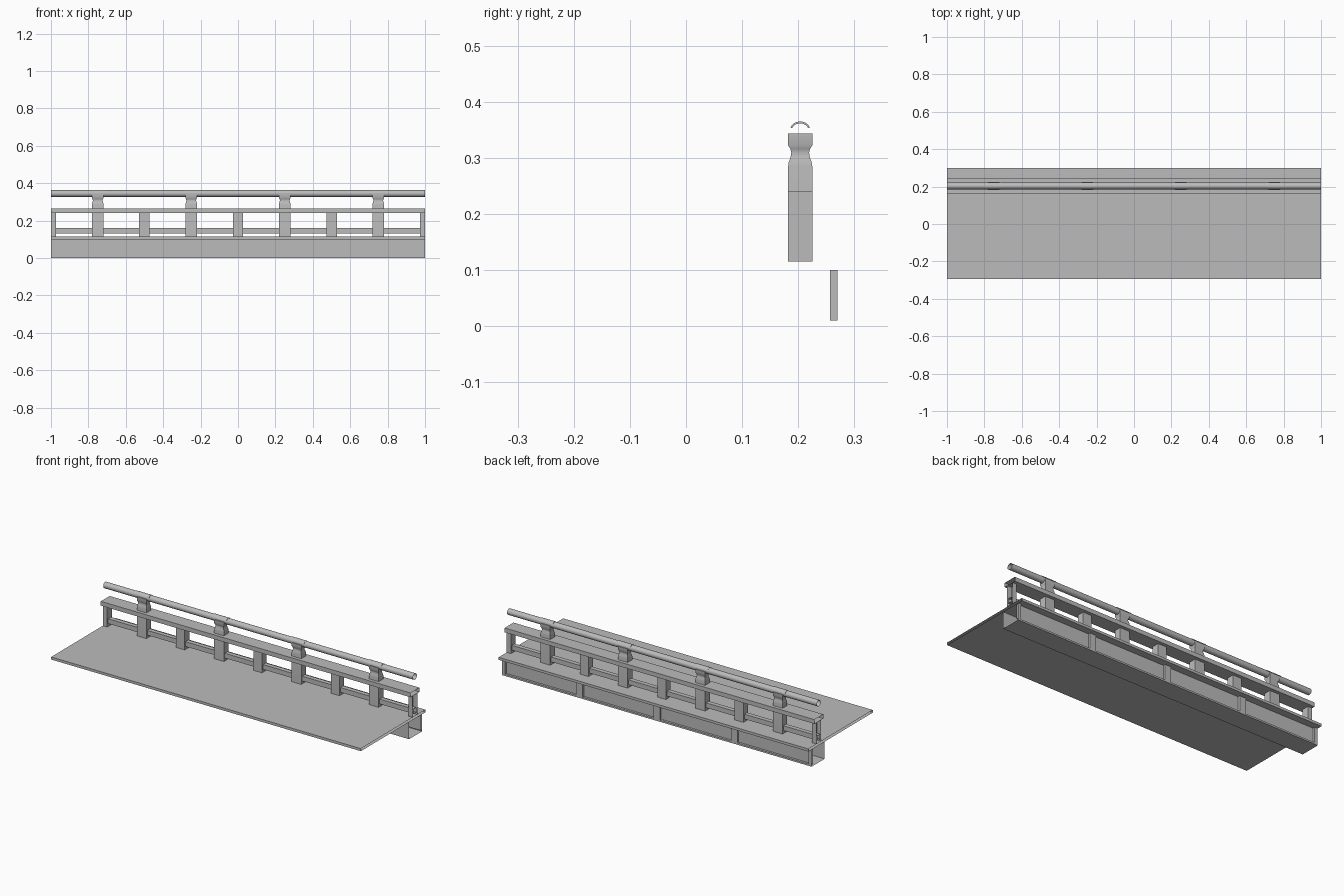
import bpy
import bmesh
from math import sin, cos, pi, radians

if "Cube" in bpy.data.objects:
    bpy.data.objects.remove(bpy.data.objects["Cube"])

# One plain material
GREY = (0.5, 0.5, 0.5, 1)
concrete = bpy.data.materials.new("grey_concrete")
concrete.use_nodes = True
concrete.diffuse_color = GREY
concrete.node_tree.nodes["Principled BSDF"].inputs["Base Color"].default_value = GREY

RAIL_Y = 0.2035   # centre line of the railing
PIPE_Z = 0.345


def finish(bm, name, smooth=False):
    mesh = bpy.data.meshes.new(name)
    bm.to_mesh(mesh)
    bm.free()
    mesh.materials.append(concrete)
    obj = bpy.data.objects.new(name, mesh)
    bpy.context.collection.objects.link(obj)
    if smooth:
        bpy.ops.object.select_all(action="DESELECT")
        obj.select_set(True)
        bpy.context.view_layer.objects.active = obj
        bpy.ops.object.shade_smooth_by_angle(angle=radians(35))
    return obj


def extrude(name, profile, x0=-1, x1=1, closed=True, caps=(False, False), smooth=False):
    """Sweep a counter-clockwise (y, z) profile along x."""
    bm = bmesh.new()
    a = [bm.verts.new((x0, y, z)) for y, z in profile]
    b = [bm.verts.new((x1, y, z)) for y, z in profile]
    n = len(profile)
    for i in range(n if closed else n - 1):
        j = (i + 1) % n
        bm.faces.new((a[i], a[j], b[j], b[i]))
    if caps[0]:
        bm.faces.new(a[::-1])
    if caps[1]:
        bm.faces.new(b)
    return finish(bm, name, smooth)


def rect(y0, y1, z0, z1):
    return [(y0, z0), (y1, z0), (y1, z1), (y0, z1)]


def arc(radius, start, end, steps):
    angles = [radians(start + (end - start) * i / steps) for i in range(steps + 1)]
    return [(RAIL_Y + radius * cos(t), PIPE_Z + radius * sin(t)) for t in angles]


def post(name, x):
    """Rectangular post with a narrowed neck and a block head."""
    levels = [(0.115, 1), (0.285, 1), (0.292, 0.95), (0.301, 0.8), (0.309, 0.74),
              (0.316, 0.82), (0.322, 1), (0.343, 1)]
    bm = bmesh.new()
    rings = []
    for z, s in levels:
        dx, dy = 0.031 * (0.4 + 0.6 * s), 0.0215 * s
        rings.append([bm.verts.new((x + sx * dx, RAIL_Y + sy * dy, z))
                      for sx, sy in ((-1, -1), (1, -1), (1, 1), (-1, 1))])
    for low, high in zip(rings, rings[1:]):
        for i in range(4):
            j = (i + 1) % 4
            bm.faces.new((low[i], low[j], high[j], high[i]))
    bm.faces.new(rings[0][::-1])
    bm.faces.new(rings[-1])
    finish(bm, name, smooth=True)


# Deck slab and the edge beam beneath it, open at both ends
extrude("deck_slab", rect(-0.295, 0.3, 0.1, 0.115))
extrude("edge_beam", [(0.15, 0.1), (0.15, 0), (0.27, 0), (0.27, 0.01),
                      (0.257, 0.01), (0.257, 0.1)], closed=False)

# Ribs on the beam and balusters above them; the end ones are cut in half
for i in range(5):
    x = -1 + i * 0.5
    caps = (i > 0, i < 4)
    for name, half, shape in (
            ("beam_rib", 0.02, rect(0.257, 0.27, 0.01, 0.1)),
            ("baluster", 0.028, rect(RAIL_Y - 0.0215, RAIL_Y + 0.0215, 0.115, 0.24))):
        extrude(f"{name}_{i + 1}", shape, max(x - half, -1), min(x + half, 1), caps=caps)

# Horizontal rails
extrude("lower_rail", rect(RAIL_Y - 0.013, RAIL_Y + 0.013, 0.132, 0.16))
extrude("middle_rail", rect(RAIL_Y - 0.041, RAIL_Y + 0.041, 0.24, 0.265))
extrude("top_pipe", arc(0.018, 0, 360, 16)[:-1], smooth=True)

# Posts with straps over the pipe
strap = arc(0.0198, 28, 152, 8) + arc(0.0165, 152, 28, 8)
for i in range(4):
    x = -0.75 + i * 0.5
    post(f"post_{i + 1}", x)
    extrude(f"pipe_strap_{i + 1}", strap, x - 0.045, x + 0.045,
            caps=(True, True), smooth=True)
